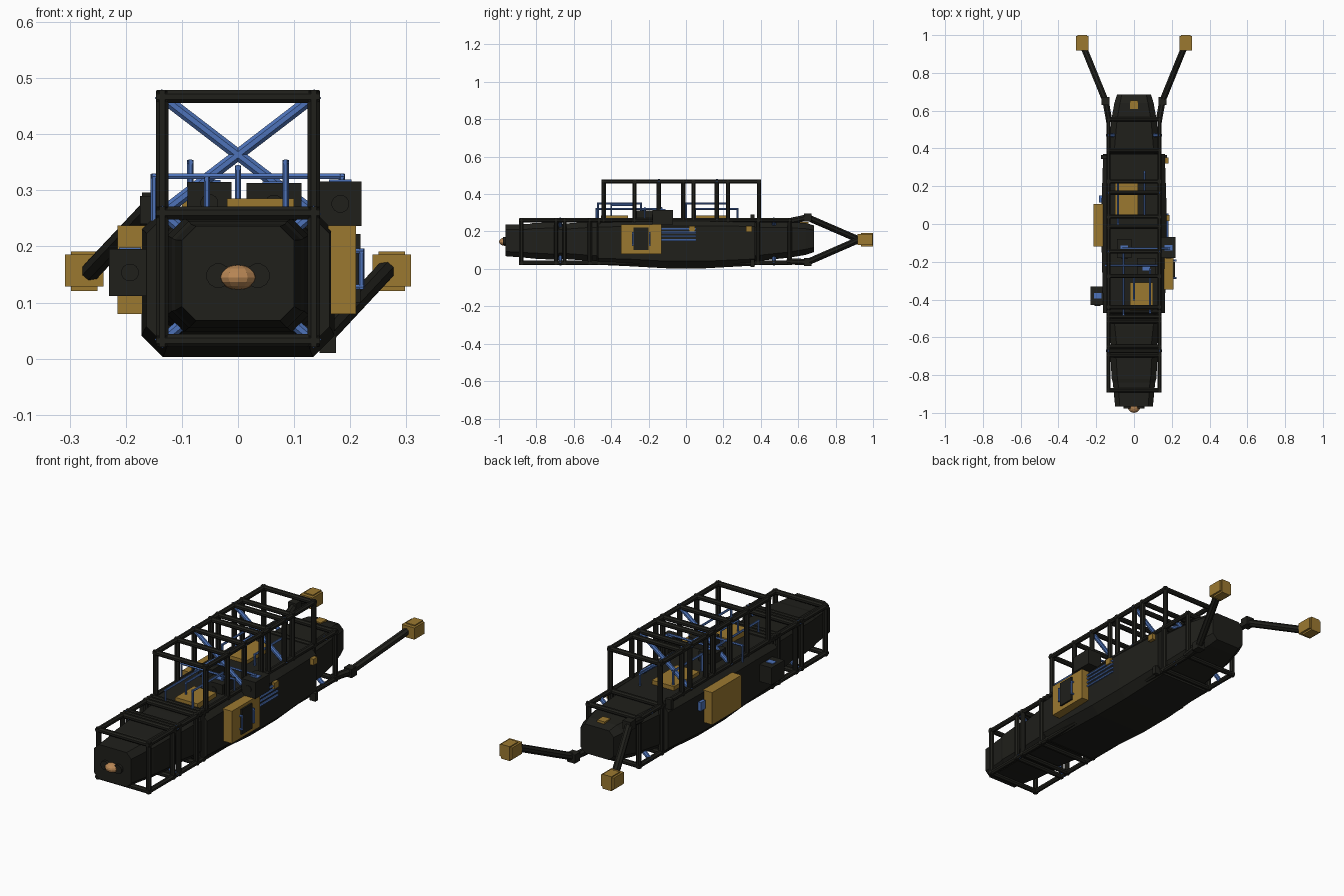
import bpy, bmesh, math
from mathutils import Vector

if "Cube" in bpy.data.objects:
    bpy.data.objects.remove(bpy.data.objects["Cube"])


def material(name, rgb):
    m = bpy.data.materials.new(name)
    m.diffuse_color = (*rgb, 1)
    m.use_nodes = True
    m.node_tree.nodes["Principled BSDF"].inputs["Base Color"].default_value = m.diffuse_color
    return m


DARK = material("dark_metal", (0.014, 0.014, 0.011))
GOLD = material("gold_foil", (0.33, 0.19, 0.03))
BLUE = material("blue_pipe", (0.075, 0.17, 0.48))
COPPER = material("copper_lens", (0.48, 0.24, 0.09))


def finish(name, bm, mat):
    bmesh.ops.recalc_face_normals(bm, faces=bm.faces)
    me = bpy.data.meshes.new(name)
    bm.to_mesh(me)
    bm.free()
    ob = bpy.data.objects.new(name, me)
    bpy.context.collection.objects.link(ob)
    me.materials.append(mat)
    return ob


def boxes(name, items, mat):
    """Each item is (x0, x1, y0, y1, z0, z1)."""
    bm = bmesh.new()
    for x0, x1, y0, y1, z0, z1 in items:
        vs = bmesh.ops.create_cube(bm, size=1)["verts"]
        for v in vs:
            v.co = ((x0 + x1) / 2 + v.co.x * (x1 - x0),
                    (y0 + y1) / 2 + v.co.y * (y1 - y0),
                    (z0 + z1) / 2 + v.co.z * (z1 - z0))
    return finish(name, bm, mat)


def bars(name, segs, r, mat, sides=8):
    """Straight prisms between point pairs, ends overlapping at corners."""
    bm = bmesh.new()
    for a, b in segs:
        a, b = Vector(a), Vector(b)
        d = b - a
        rot = d.to_track_quat('Z', 'Y')
        vs = bmesh.ops.create_cone(bm, cap_ends=True, segments=sides, radius1=r, radius2=r,
                                   depth=d.length + 1.6 * r)["verts"]
        for v in vs:
            c, s = math.cos(math.pi / sides), math.sin(math.pi / sides)
            p = Vector((v.co.x * c - v.co.y * s, v.co.x * s + v.co.y * c, v.co.z))
            v.co = rot @ p + (a + b) / 2
    return finish(name, bm, mat)


def path(pts):
    return list(zip(pts[:-1], pts[1:]))


def loft(name, sections, mat=DARK):
    """Chamfered-box sections (y, half width, z low, z high, chamfer)."""
    bm = bmesh.new()
    rings = []
    for y, w, lo, hi, c in sections:
        pts = [(w - c, lo), (w, lo + c), (w, hi - c), (w - c, hi),
               (c - w, hi), (-w, hi - c), (-w, lo + c), (c - w, lo)]
        rings.append([bm.verts.new((x, y, z)) for x, z in pts])
    for a, b in zip(rings[:-1], rings[1:]):
        for i in range(8):
            bm.faces.new((a[i], a[(i + 1) % 8], b[(i + 1) % 8], b[i]))
    bm.faces.new(rings[0])
    bm.faces.new(rings[-1])
    return finish(name, bm, mat)


# hull modules, nose to tail
loft("nose_module", [(-0.965, 0.10, 0.068, 0.236, 0.025), (-0.84, 0.112, 0.058, 0.24, 0.028),
                     (-0.82, 0.118, 0.055, 0.245, 0.03), (-0.68, 0.126, 0.048, 0.25, 0.03)])
loft("forward_module", [(-0.68, 0.118, 0.055, 0.24, 0.03), (-0.54, 0.132, 0.045, 0.25, 0.03),
                        (-0.45, 0.135, 0.04, 0.25, 0.03)])
loft("main_hull", [(-0.47, 0.163, 0.022, 0.258, 0.035), (-0.3, 0.167, 0.014, 0.266, 0.038),
                   (-0.1, 0.172, 0.003, 0.268, 0.038), (0.1, 0.172, 0.003, 0.268, 0.038),
                   (0.37, 0.163, 0.018, 0.262, 0.035)])
loft("aft_module", [(0.36, 0.137, 0.04, 0.25, 0.03), (0.55, 0.12, 0.06, 0.25, 0.03),
                    (0.64, 0.104, 0.075, 0.245, 0.03), (0.685, 0.09, 0.09, 0.232, 0.025)])

# lens and its dark bezels
bm = bmesh.new()
bmesh.ops.create_uvsphere(bm, u_segments=12, v_segments=8, radius=1)
for v in bm.verts:
    v.co = (v.co.x * 0.034, -0.967 + v.co.y * 0.033, 0.145 + v.co.z * 0.022)
finish("nose_lens", bm, COPPER)
bars("lens_bezels", [((s * 0.035, -0.96, 0.148), (s * 0.035, -0.938, 0.148)) for s in (-1, 1)],
     0.022, DARK, 12)

# outer frame rails and rings
W, LO, HI, TOP = 0.135, 0.032, 0.26, 0.467
rails = [((s * W, -0.88, z), (s * W, 0.555, z)) for s in (-1, 1) for z in (LO, HI)]
for y in (-0.88, -0.695, -0.65, -0.515, -0.465, 0.385, 0.555):
    rails += path([(-W, y, LO), (W, y, LO), (W, y, HI), (-W, y, HI), (-W, y, LO)])
rails += [((-W, y, HI), (W, y, HI)) for y in (-0.672, -0.49)]
bars("outer_frame", rails, 0.0125, DARK)

# raised cage
cage = [((s * W, -0.44, TOP), (s * W, 0.39, TOP)) for s in (-1, 1)]
for y in (-0.44, -0.275, -0.145, -0.015, 0.04, 0.165, 0.225, 0.39):
    cage += path([(-W, y, HI), (-W, y, TOP), (W, y, TOP), (W, y, HI)])
bars("upper_cage", cage, 0.0125, DARK)

# blue diagonal braces
cross = []
for y, lo, hi in ((0.165, HI, TOP), (-0.145, HI, TOP), (-0.672, LO, HI), (0.47, LO, HI)):
    cross += [((s * W, y, hi), (-s * W, y, lo)) for s in (-1, 1)]
bars("cross_braces", cross, 0.011, BLUE)

# blue pipe arches over the deck
deck = 0.25
pipes = []
for x, y0, y1, z in ((-0.055, -0.48, -0.15, 0.32), (0.085, -0.47, -0.24, 0.35),
                     (0.055, 0.05, 0.275, 0.32), (-0.085, 0.0, 0.22, 0.35),
                     (0.0, -0.4, -0.27, 0.34)):
    pipes += path([(x, y0, deck), (x, y0, z), (x, y1, z), (x, y1, deck)])
for x0, x1, y in ((-0.15, 0.135, -0.22), (-0.06, 0.185, -0.13)):
    pipes += path([(x0, y, deck), (x0, y, 0.325), (x1, y, 0.325), (x1, y, deck)])
bars("deck_pipes", pipes, 0.0055, BLUE, 6)
bars("side_pipes", [((0.176, -0.14, z), (0.176, 0.05, z)) for z in (0.155, 0.175, 0.195, 0.213)],
     0.0055, BLUE, 6)

# gold equipment boxes
boxes("right_gold_box", [(0.16, 0.21, -0.347, -0.13, 0.08, 0.237)], GOLD)
boxes("left_gold_box", [(-0.215, -0.16, -0.12, 0.105, 0.08, 0.237)], GOLD)
boxes("deck_gold_boxes", [(-0.10, 0.02, 0.04, 0.235, 0.25, 0.285),
                          (-0.02, 0.10, -0.455, -0.31, 0.25, 0.285)], GOLD)
boxes("small_gold_sensors", [(0.16, 0.187, 0.015, 0.047, 0.2, 0.23),
                             (0.155, 0.182, 0.32, 0.352, 0.198, 0.228),
                             (-0.02, 0.02, 0.61, 0.655, 0.235, 0.252)], GOLD)

# dark equipment boxes with blue caps and front ports
dark = [(-0.23, -0.155, -0.43, -0.33, 0.112, 0.195), (0.145, 0.22, -0.18, -0.07, 0.236, 0.316),
        (-0.09, -0.012, -0.18, -0.08, 0.24, 0.315), (0.015, 0.113, -0.28, -0.18, 0.24, 0.313)]
boxes("dark_equipment_boxes", dark, DARK)
boxes("blue_box_caps", [((a + b) / 2 - 0.02, (a + b) / 2 + 0.02, (c + d) / 2 - 0.015,
                         (c + d) / 2 + 0.015, f - 0.002, f + 0.003)
                        for a, b, c, d, e, f in dark], BLUE)
bars("box_ports", [(((a + b) / 2, c + 0.01, (e + f) / 2), ((a + b) / 2, c + 0.02, (e + f) / 2))
                   for a, b, c, d, e, f in dark], 0.016, DARK, 12)

# right box panel and handles, left connector
boxes("right_box_panel", [(0.2, 0.218, -0.28, -0.2, 0.1, 0.222)], DARK)
for_handles = []
for y in (-0.285, -0.193):
    for_handles += path([(0.205, y, 0.128), (0.22, y, 0.128), (0.22, y, 0.192), (0.205, y, 0.192)])
bars("right_box_handles", for_handles, 0.005, BLUE, 6)
boxes("left_connector", [(-0.185, -0.16, 0.115, 0.15, 0.155, 0.197)], BLUE)

# side brackets at the aft end of the hull
boxes("aft_brackets", [(0.145, 0.175, 0.345, 0.365, 0.01, 0.05),
                       (-0.175, -0.145, 0.345, 0.365, 0.24, 0.29)], DARK)

# rear arms: left one leaves high, right one leaves low
for side, s, z0, z1 in (("left", -1, 0.255, 0.275), ("right", 1, 0.04, 0.036)):
    elbow = (s * 0.15, 0.65, z1)
    bars(side + "_arm", path([(s * 0.133, 0.555, z0), elbow, (s * 0.262, 0.925, 0.156)]),
         0.018, DARK)
    boxes(side + "_arm_elbow", [(s * 0.15 - 0.021, s * 0.15 + 0.021, 0.63, 0.672,
                                 z1 - 0.021, z1 + 0.021)], DARK)
    cx = s * 0.274
    boxes(side + "_arm_pod", [(cx - 0.034, cx + 0.034, 0.918, 0.996, 0.129, 0.186),
                              (cx - 0.024, cx + 0.024, 0.935, 1.0, 0.121, 0.191)], GOLD)
